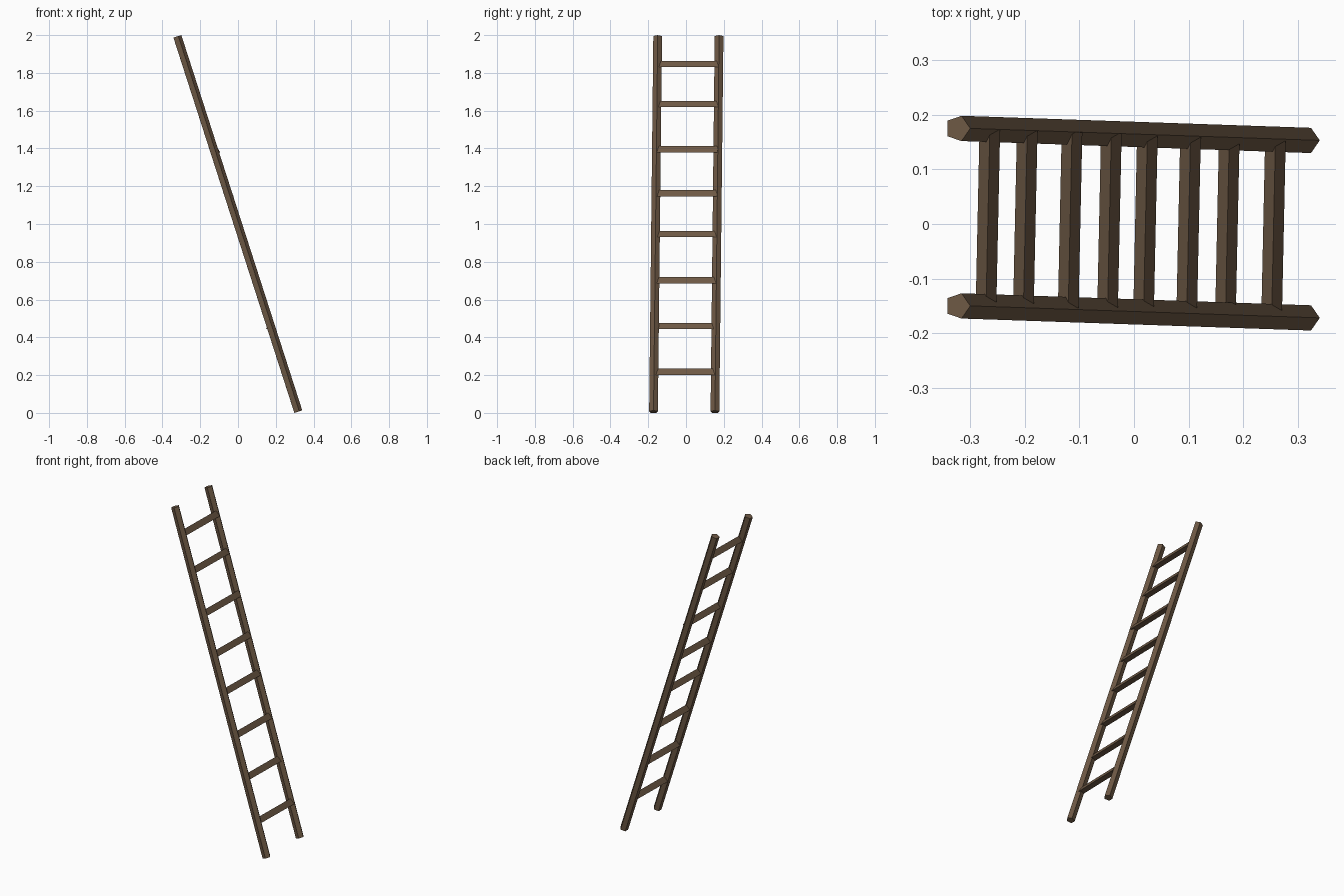
import bpy, bmesh, math
from mathutils import Vector

if "Cube" in bpy.data.objects:
    bpy.data.objects.remove(bpy.data.objects["Cube"])

wood = bpy.data.materials.new("brown wood")
wood.diffuse_color = (0.153, 0.098, 0.058, 1)
wood.use_nodes = True
wood.node_tree.nodes["Principled BSDF"].inputs["Base Color"].default_value = wood.diffuse_color


def bar(name, start, end, radius, sides, side_axis, phase):
    """Straight prism between two points; corner angles start at phase from side_axis."""
    start, end = Vector(start), Vector(end)
    axis = (end - start).normalized()
    u = Vector(side_axis)
    u = (u - axis * u.dot(axis)).normalized()
    v = axis.cross(u)
    bm = bmesh.new()
    rings = []
    for centre in (start, end):
        ring = []
        for i in range(sides):
            a = phase + 2 * math.pi * i / sides
            ring.append(bm.verts.new(centre + radius * (u * math.cos(a) + v * math.sin(a))))
        rings.append(ring)
    bm.faces.new(rings[0])
    bm.faces.new(rings[1])
    for i in range(sides):
        j = (i + 1) % sides
        bm.faces.new((rings[0][i], rings[0][j], rings[1][j], rings[1][i]))
    bmesh.ops.recalc_face_normals(bm, faces=bm.faces)
    mesh = bpy.data.meshes.new(name)
    bm.to_mesh(mesh)
    bm.free()
    mesh.materials.append(wood)
    obj = bpy.data.objects.new(name, mesh)
    bpy.context.collection.objects.link(obj)
    return obj


# Two leaning five-sided rails, slightly twisted about z
BOTTOM_X, TOP_X, BOTTOM_Z, TOP_Z = 0.317, -0.323, 0.006, 1.9925
RAILS = {"front_rail": (-0.172, -0.150), "back_rail": (0.153, 0.175)}
for name, (y0, y1) in RAILS.items():
    bar(name, (BOTTOM_X, y0, BOTTOM_Z), (TOP_X, y1, TOP_Z), 0.0243, 5, (1, 0, 0), 0)

# Eight three-sided rungs with the ridge upwards, unevenly spaced (x, z)
RUNGS = [(0.2555, 0.212), (0.171, 0.455), (0.100, 0.697), (0.021, 0.942),
         (-0.045, 1.157), (-0.117, 1.390), (-0.199, 1.630), (-0.2675, 1.842)]
for n, (x, z) in enumerate(RUNGS, 1):
    t = (z - BOTTOM_Z) / (TOP_Z - BOTTOM_Z)
    ya, yb = (y0 + (y1 - y0) * t for y0, y1 in RAILS.values())
    bar(f"rung_{n}", (x - 0.0035, ya, z), (x + 0.0035, yb, z), 0.0218, 3, (0, 0, 1), 0)
